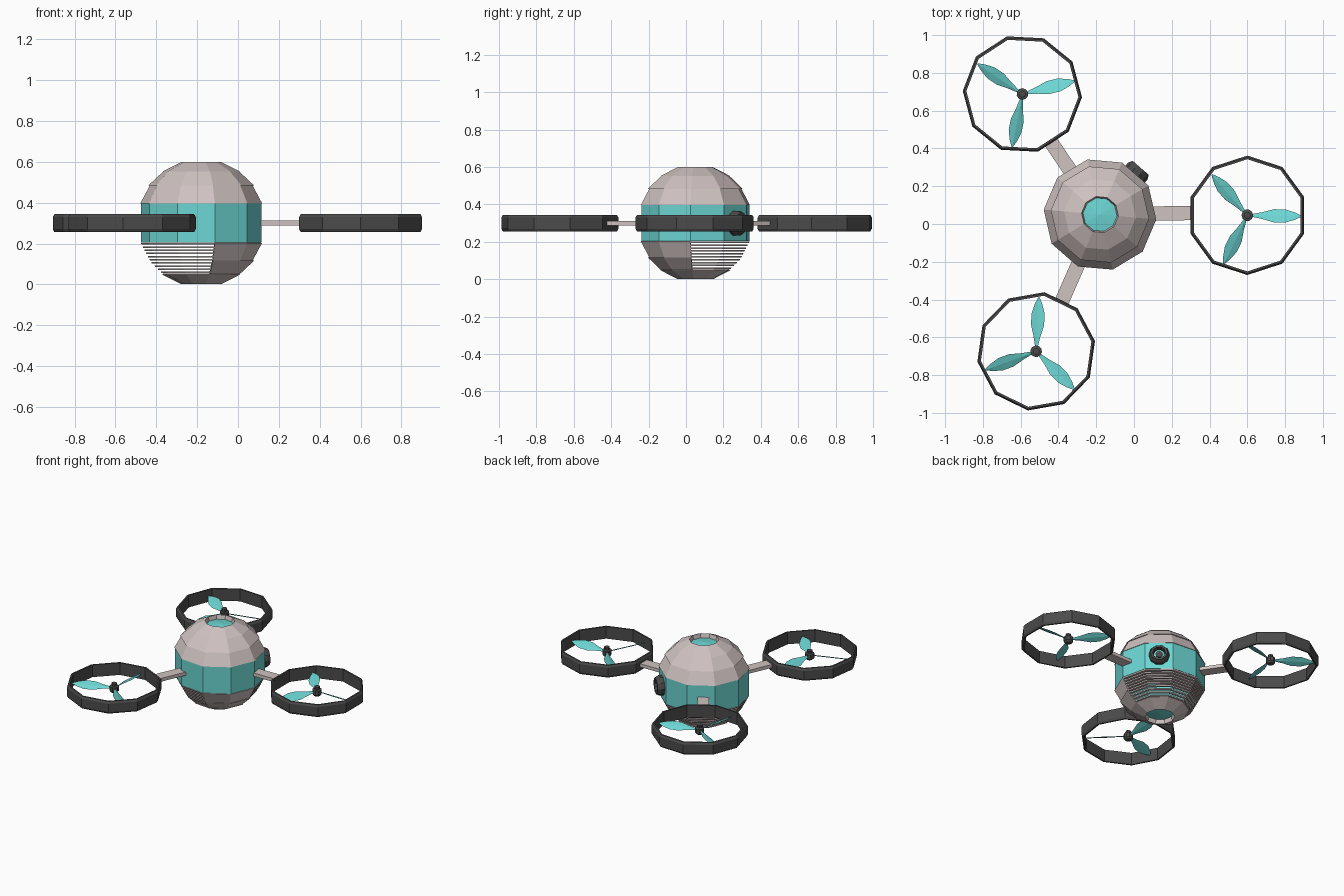
import bpy, bmesh
from math import sin, cos, radians, hypot, atan2, degrees
from mathutils import Matrix, Vector

if "Cube" in bpy.data.objects:
    bpy.data.objects.remove(bpy.data.objects["Cube"])

CX, CY, CZ = -0.18, 0.05, 0.30      # body centre
PHASE = -5                          # first body corner, degrees


def material(name, rgb):
    m = bpy.data.materials.new(name)
    m.diffuse_color = (*rgb, 1)
    m.use_nodes = True
    m.node_tree.nodes["Principled BSDF"].inputs["Base Color"].default_value = m.diffuse_color
    return m


SHELL = material("shell_beige", (0.62, 0.54, 0.53))
TEAL = material("teal", (0.15, 0.67, 0.65))
DARK = material("dark_grey", (0.07, 0.07, 0.07))


def make(name, bm, mat, matrix):
    bmesh.ops.remove_doubles(bm, verts=bm.verts, dist=1e-5)
    bmesh.ops.recalc_face_normals(bm, faces=bm.faces)
    me = bpy.data.meshes.new(name)
    bm.to_mesh(me)
    bm.free()
    ob = bpy.data.objects.new(name, me)
    bpy.context.collection.objects.link(ob)
    me.materials.append(mat)
    ob.matrix_world = matrix
    return ob


def lathe(bm, profile, n=10, phase=0.0, sides=None, loop=False):
    """Spin (r, z) points around z; sides < n gives only part of the turn."""
    sides = n if sides is None else sides
    rows = []
    for k in range(sides + 1):
        a = radians(phase + 360 / n * k)
        rows.append([bm.verts.new((r * cos(a), r * sin(a), z)) for r, z in profile])
    m = len(profile)
    for a, b in zip(rows, rows[1:]):
        for i in range(m if loop else m - 1):
            j = (i + 1) % m
            f = [a[i], b[i], b[j], a[j]]
            if profile[i][0] < 1e-6:
                f = [a[i], b[j], a[j]]
            elif profile[j][0] < 1e-6:
                f = [a[i], b[i], a[j]]
            bm.faces.new(f)
    if loop and sides < n:
        bm.faces.new(rows[0])
        bm.faces.new(rows[-1][::-1])


BODY = Matrix.Translation((CX, CY, CZ))

# teal waist band
bm = bmesh.new()
lathe(bm, [(0.275, -0.096), (0.296, -0.096), (0.296, 0.096), (0.275, 0.096)],
      phase=PHASE, loop=True)
make("waist_band", bm, TEAL, BODY)

# stepped upper shell with open crown
side = [(0.285, 0.095), (0.299, 0.097), (0.252, 0.185), (0.261, 0.183)]
crown = [(0.185, 0.254), (0.191, 0.252), (0.098, 0.299), (0.090, 0.268)]
bm = bmesh.new()
lathe(bm, side + crown, phase=PHASE)
make("upper_shell", bm, SHELL, BODY)

# lower shell: base ring all round, solid wall only on two sides
bm = bmesh.new()
lathe(bm, [(0.172, -0.248), (0.185, -0.246)] + [(r, -z) for r, z in crown[1:]], phase=PHASE)
make("lower_base_ring", bm, SHELL, BODY)
wall = [(r, -z) for r, z in side + crown[:1]]
wall += [(0.172, -0.248), (0.238, -0.180)]
bm = bmesh.new()
lathe(bm, wall, phase=283, sides=2, loop=True)
make("lower_wall", bm, SHELL, BODY)

# open grille slats on the other eight sides
bm = bmesh.new()
SLATS = 10
for k in range(SLATS):
    z = -0.102 - k * 0.0155
    t = (-z - 0.097)
    r = 0.299 - t * 0.53 if t < 0.088 else 0.256 - (t - 0.088) * 1.03
    lathe(bm, [(r, z + 0.004), (r - 0.003, z - 0.004), (r - 0.02, z - 0.004), (r - 0.02, z + 0.004)],
          phase=PHASE, sides=8, loop=True)
make("grille_slats", bm, SHELL, BODY)

# recessed teal discs at both poles
for name, s in (("crown_disc", 1), ("base_disc", -1)):
    bm = bmesh.new()
    lathe(bm, [(0.100, s * 0.268), (0, s * 0.280)], phase=PHASE)
    make(name, bm, TEAL, BODY)

# camera eye on one side of the waist
EYE = BODY @ Matrix.Rotation(radians(49), 4, 'Z') @ Matrix.Rotation(radians(90), 4, 'Y')
for name, prof, mat in (
    ("eye_ring", [(0.068, 0.270), (0.068, 0.305), (0.056, 0.328), (0.042, 0.328), (0.036, 0.295)], DARK),
    ("eye_iris", [(0.040, 0.296), (0.022, 0.302)], TEAL),
    ("eye_pupil", [(0.024, 0.296), (0.024, 0.306), (0, 0.314)], DARK),
):
    bm = bmesh.new()
    lathe(bm, prof, phase=18)
    make(name, bm, mat, EYE)

# rotors: (name, x, y, turn)
BLADE = [(0.025, 0.008), (0.08, 0.020), (0.14, 0.038), (0.20, 0.038), (0.25, 0.022), (0.287, 0.003)]
for name, x, y, turn in (("right", 0.600, 0.046, 0),
                         ("back_left", -0.591, 0.688, 15),
                         ("front_left", -0.518, -0.674, -44)):
    M = Matrix.Translation((x, y, CZ)) @ Matrix.Rotation(radians(turn), 4, 'Z')

    # guard ring
    bm = bmesh.new()
    lathe(bm, [(0.297, -0.044), (0.308, -0.044), (0.316, -0.030), (0.316, 0.030),
               (0.308, 0.044), (0.297, 0.044)], phase=18, loop=True)
    make(name + "_guard_ring", bm, DARK, M)

    # hub
    bm = bmesh.new()
    lathe(bm, [(0, -0.030), (0.020, -0.030), (0.031, -0.018), (0.031, 0.014),
               (0.018, 0.018), (0.018, 0.036), (0, 0.038)])
    make(name + "_hub", bm, DARK, M)

    # three pitched blades
    bm = bmesh.new()
    for ang in (-1, 131, 244):
        R = Matrix.Rotation(radians(ang), 4, 'Z') @ Matrix.Rotation(radians(-24), 4, 'X')
        rows = []
        for r, w in BLADE:
            h = 0.003 if w > 0.004 else 0.001
            pts = [(r, -w, 0), (r, 0, h), (r, w, 0), (r, 0, -h)]
            rows.append([bm.verts.new(R @ Vector(p)) for p in pts])
        for a, b in zip(rows, rows[1:]):
            for i in range(4):
                j = (i + 1) % 4
                bm.faces.new((a[i], a[j], b[j], b[i]))
        bm.faces.new(rows[0])
        bm.faces.new(rows[-1])
    make(name + "_blades", bm, TEAL, M)

    # flat arm between body and ring
    dx, dy = x - CX, y - CY
    r0, r1 = 0.27, hypot(dx, dy) - 0.299
    bm = bmesh.new()
    bmesh.ops.create_cube(bm, size=1)
    bmesh.ops.scale(bm, vec=(r1 - r0, 0.076, 0.024), verts=bm.verts)
    bmesh.ops.translate(bm, vec=((r0 + r1) / 2, 0, 0), verts=bm.verts)
    turn_arm = degrees(atan2(dy, dx)) + 1.3
    make(name + "_arm", bm, SHELL, BODY @ Matrix.Rotation(radians(turn_arm), 4, 'Z'))
